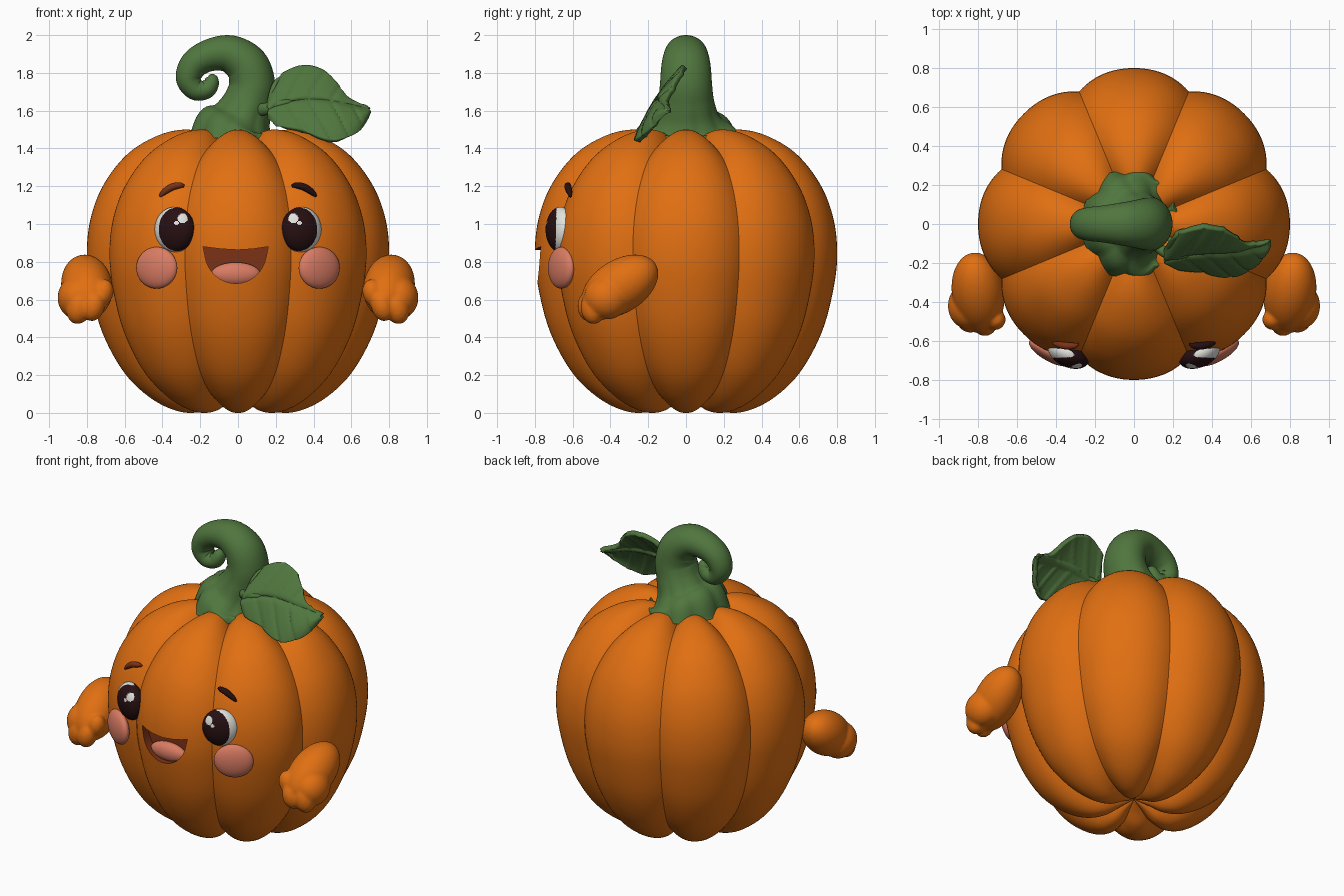
import bpy, bmesh, math
from mathutils import Matrix, Vector, Euler

cube = bpy.data.objects.get("Cube")
if cube:
    bpy.data.objects.remove(cube, do_unlink=True)


def material(name, rgb):
    m = bpy.data.materials.new(name)
    m.use_nodes = True
    m.diffuse_color = (*rgb, 1)
    bsdf = next(n for n in m.node_tree.nodes if n.type == 'BSDF_PRINCIPLED')
    bsdf.inputs["Base Color"].default_value = (*rgb, 1)
    bsdf.inputs["Roughness"].default_value = 0.6
    return m


ORANGE = material("pumpkin orange", (0.75, 0.16, 0.006))
GREEN = material("stem green", (0.08, 0.18, 0.048))
PINK = material("blush pink", (0.7, 0.2, 0.125))
DARK = material("eye black", (0.02, 0.005, 0.006))
WHITE = material("eye white", (0.75, 0.75, 0.72))
BROWN = material("mouth brown", (0.2, 0.032, 0.008))


def smooth(obj, angle=35):
    bpy.ops.object.select_all(action='DESELECT')
    obj.select_set(True)
    bpy.context.view_layer.objects.active = obj
    bpy.ops.object.shade_smooth_by_angle(angle=math.radians(angle))


def finish(name, bm, mats, angle=35):
    bmesh.ops.recalc_face_normals(bm, faces=bm.faces)
    mesh = bpy.data.meshes.new(name)
    bm.to_mesh(mesh)
    bm.free()
    for m in mats:
        mesh.materials.append(m)
    obj = bpy.data.objects.new(name, mesh)
    bpy.context.collection.objects.link(obj)
    smooth(obj, angle)
    return obj


def spline(points, steps):
    """Catmull-Rom samples through points of any dimension."""
    p = [points[0], *points, points[-1]]
    out = []
    for i in range(1, len(p) - 2):
        for k in range(steps):
            t = k / steps
            out.append([0.5 * (2 * b + (c - a) * t + (2 * a - 5 * b + 4 * c - d) * t ** 2
                               + (3 * b - a - 3 * c + d) * t ** 3)
                        for a, b, c, d in zip(*p[i - 1:i + 3])])
    return out + [list(points[-1])]


def loft(rings):
    bm = bmesh.new()
    rows = [[bm.verts.new(co) for co in ring] for ring in rings]
    for a, b in zip(rows, rows[1:]):
        for i in range(len(a)):
            j = (i + 1) % len(a)
            bm.faces.new((a[i], a[j], b[j], b[i]))
    bm.faces.new(rows[0])
    bm.faces.new(rows[-1])
    return bm


def sweep(name, path, mat, steps=6, sides=32, wide=1.0, ribs=None):
    """Tube along (x, y, z, radius) points that bends in the xz plane."""
    pts = spline(path, steps)
    rings = []
    for i, (x, y, z, r) in enumerate(pts):
        a, b = pts[max(i - 1, 0)], pts[min(i + 1, len(pts) - 1)]
        across = Vector((b[2] - a[2], 0, a[0] - b[0])).normalized()
        ring = []
        for k in range(sides):
            t = math.tau * k / sides
            q = r * (1 + (ribs(z, t, i) if ribs else 0))
            ring.append(Vector((x, y + q * wide * math.sin(t), z)) + across * q * math.cos(t))
        rings.append(ring)
    return finish(name, loft(rings), [mat], 60)


def add_ball(bm, loc, radii, rot=(0, 0, 0), seg=48):
    m = Matrix.LocRotScale(Vector(loc), Euler([math.radians(a) for a in rot]), Vector(radii))
    bmesh.ops.create_uvsphere(bm, u_segments=seg, v_segments=seg // 2, radius=1, matrix=m)


def ball(name, loc, radii, mats, rot=(0, 0, 0), seg=48):
    bm = bmesh.new()
    add_ball(bm, loc, radii, rot, seg)
    return finish(name, bm, mats)


# Pumpkin body: eight lobes with sharp creases between them
profile = spline([(0, .1), (.08, .06), (.18, .01), (.3, .005), (.45, .07), (.6, .21),
                  (.72, .43), (.785, .68), (.8, .87), (.775, 1.05), (.705, 1.22),
                  (.58, 1.375), (.42, 1.47), (.27, 1.5), (.14, 1.47), (0, 1.43)], 6)
LOBE, PER = math.tau / 8, 24
rings = []
for i, (r, z) in enumerate(profile):
    a, b = profile[max(i - 1, 0)], profile[min(i + 1, len(profile) - 1)]
    n = Vector((b[1] - a[1], a[0] - b[0])).normalized()
    ring = []
    for k in range(8 * PER):
        t = abs((k % PER) / PER * 2 - 1)
        d = 0.065 * t ** 2.3 * min(1, r / 0.25)
        ang = (k / PER - 0.5) * LOBE
        q = max(r - n.x * d, 0)
        ring.append((q * math.cos(ang), q * math.sin(ang), z - n.y * d))
    rings.append(ring)
bm = loft(rings)
bmesh.ops.remove_doubles(bm, verts=bm.verts, dist=1e-5)
body = finish("pumpkin_body", bm, [ORANGE, BROWN])

# Mouth hollow, cut into the front
mouth = [(-.185, .88), (-.09, .868), (0, .863), (.08, .868), (.16, .88)]
mouth += [(-.0125 + .165 * math.cos(a), .86 - .175 * math.sin(a))
          for a in [math.pi * (k + 1) / 18 for k in range(17)]]
bm = loft([[(x, y, z) for x, z in mouth] for y in (-1, -.705)])
for f in bm.faces:
    f.material_index = 1
cutter = finish("mouth_cutter", bm, [ORANGE, BROWN])
cutter.hide_render = True
cut = body.modifiers.new("mouth", 'BOOLEAN')
cut.operation, cut.solver, cut.object = 'DIFFERENCE', 'EXACT', cutter
bpy.context.view_layer.objects.active = body
bpy.ops.object.modifier_apply(modifier=cut.name)
bpy.data.objects.remove(cutter, do_unlink=True)
smooth(body)
ball("tongue", (-.012, -.72, .735), (.13, .045, .062), [PINK])

# Face and arms, mirrored
for s, side in ((1, "left"), (-1, "right")):
    eye = ball(f"{side}_eye", (s * .335, -.665, .97), (.112, .07, .12),
               [WHITE, DARK], (0, 0, s * 24), 128)
    for f in eye.data.polygons:
        x, z = f.center.x * s, f.center.z
        iris = math.hypot((x - .322) / .098, (z - .972) / .115) < 1
        glint = (math.hypot(x - .293, z - 1.03) < .026
                 or math.hypot(x - .325, z - 1.005) < .011)
        f.material_index = int(iris and not glint)
    ball(f"{side}_cheek", (s * .43, -.66, .768), (.122, .045, .11), [PINK], (0, 0, s * 29))
    sweep(f"{side}_brow", [(s * .285, -.618, 1.2, .006), (s * .305, -.625, 1.205, .015),
                           (s * .35, -.625, 1.196, .019), (s * .39, -.618, 1.17, .016),
                           (s * .415, -.612, 1.145, .006)],
          DARK if s > 0 else BROWN, sides=16)

    # Arm blob with short fingers, fused into one skin
    bm = bmesh.new()
    add_ball(bm, (s * .8, -.35, .67), (.135, .225, .14), (32, 0, s * -8))
    add_ball(bm, (s * .85, -.42, .61), (.105, .12, .115))
    for x, y, z, r in ((.84, -.49, .56, .068), (.765, -.515, .565, .06), (.715, -.49, .635, .055)):
        add_ball(bm, (s * x, y, z), (r, r, r * 1.35), (0, s * -15, 0), 24)
    arm = finish(f"{side}_arm", bm, [ORANGE])
    skin = arm.modifiers.new("fuse", 'REMESH')
    skin.mode, skin.voxel_size, skin.use_smooth_shade = 'VOXEL', 0.01, True
    soft = arm.modifiers.new("soften", 'SMOOTH')
    soft.iterations = 4

# Curled stem with a ribbed, flared foot
sweep("stem", [(-.01, 0, 1.45, .25), (-.005, 0, 1.51, .225), (.02, 0, 1.565, .16),
               (.055, 0, 1.65, .132), (.075, 0, 1.74, .122), (.045, 0, 1.84, .115),
               (-.045, 0, 1.9, .1), (-.15, 0, 1.893, .085), (-.232, 0, 1.845, .076),
               (-.262, 0, 1.77, .067), (-.225, 0, 1.712, .057), (-.168, 0, 1.713, .05),
               (-.142, 0, 1.75, .042), (-.145, 0, 1.78, .028), (-.15, 0, 1.79, .004)],
      GREEN, sides=72, wide=1.13,
      ribs=lambda z, t, i: .1 * max(0, 1 - i / 22) * (abs(math.cos(4.5 * t)) - .6))


# Leaf: tilted blade with grooved veins
outline = spline([(.165, 1.63, 1.57), (.19, 1.735, 1.53), (.24, 1.79, 1.51), (.34, 1.832, 1.49),
                  (.44, 1.812, 1.45), (.51, 1.75, 1.437), (.57, 1.67, 1.455),
                  (.63, 1.635, 1.49), (.67, 1.62, 1.55), (.69, 1.602, 1.596)], 6)
ACROSS = 40
bm = bmesh.new()
rows = []
for x, top, low in outline:
    u = (x - .165) / .525
    mid = 1.6 + .055 * math.sin(math.pi * u ** .8)
    row = []
    for k in range(ACROSS + 1):
        z = low + (top - low) * k / ACROSS
        h = abs(z - mid)
        s = (x - .6 * h - .2) % .115 - .0575
        groove = math.exp(-(h / .012) ** 2) + .6 * math.exp(-(s / .011) ** 2) * min(1, h / .03)
        edge = (2 * k / ACROSS - 1) ** 2
        y = -.165 + (z - 1.64) * .66 + .016 * groove + .025 * edge + .07 * u ** 4
        row.append(bm.verts.new((x, y, z)))
    rows.append(row)
for a, b in zip(rows, rows[1:]):
    for k in range(ACROSS):
        bm.faces.new((a[k], b[k], b[k + 1], a[k + 1]))
leaf = finish("leaf", bm, [GREEN], 60)
thick = leaf.modifiers.new("thickness", 'SOLIDIFY')
thick.thickness, thick.offset = .03, 0
sweep("leaf_stalk", [(.08, -.08, 1.6, .03), (.15, -.14, 1.61, .032), (.24, -.16, 1.64, .02),
                     (.3, -.15, 1.65, .005)], GREEN, sides=16)
